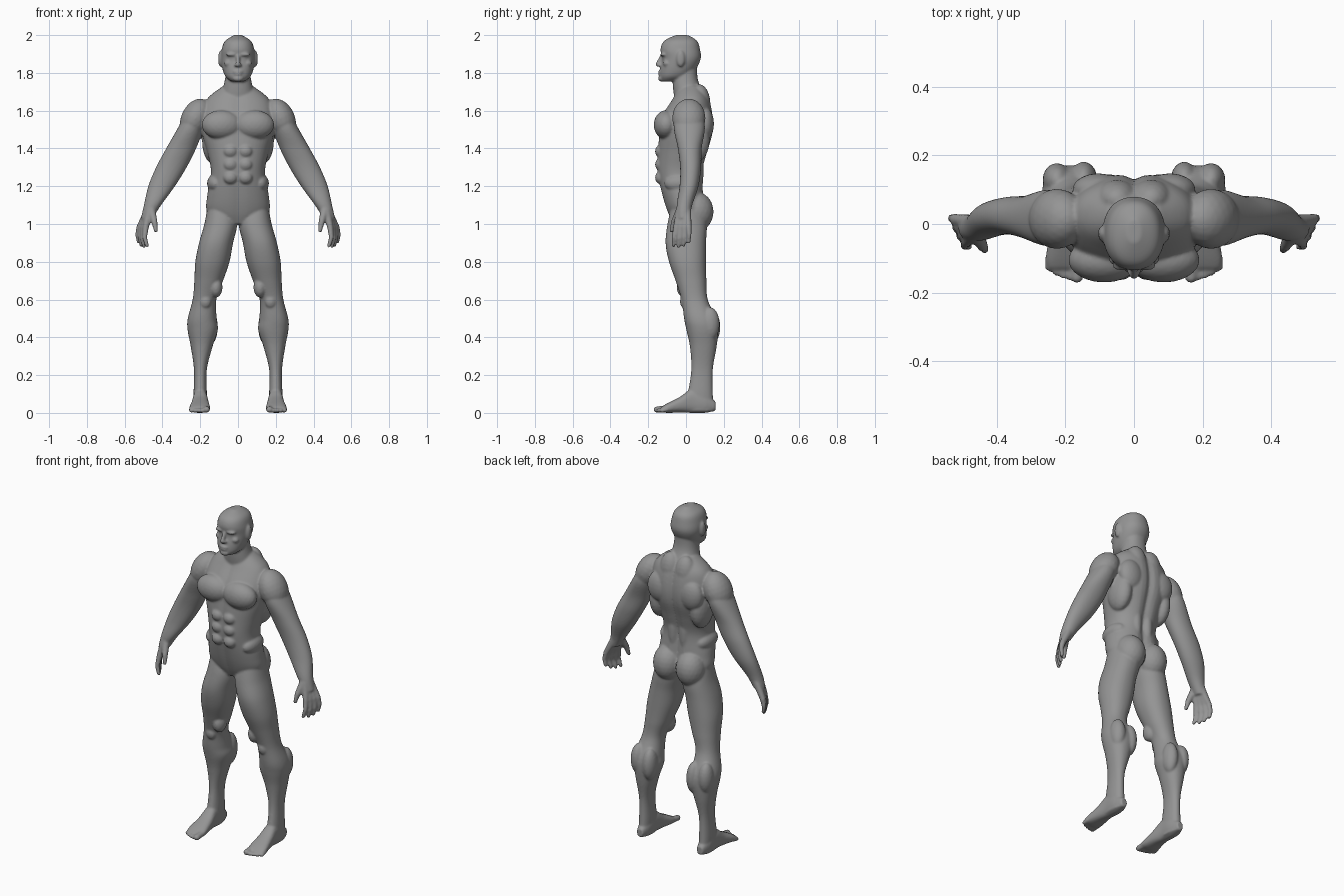
import bpy, bmesh, math
from mathutils import Matrix, Vector

bm = bmesh.new()


def spline(a, b, c, d, t):
    return [0.5 * (2 * q + (r - p) * t + (2 * p - 5 * q + 4 * r - s) * t * t
                   + (3 * q - p - 3 * r + s) * t ** 3) for p, q, r, s in zip(a, b, c, d)]


def loft(rows, side=1, axis='z', power=2.2, groove=0.0, n=48):
    """Skin over rounded sections: (position, x0, x1, low, high) along z or y."""
    last = len(rows) - 1
    fine = []
    for i in range(last):
        q = [rows[max(0, min(last, i + k))] for k in (-1, 0, 1, 2)]
        fine += [spline(*q, t / 6) for t in range(6)]
    rings = []
    for p, x0, x1, b0, b1 in fine + [rows[-1]]:
        ring = []
        for k in range(n):
            c, s = math.cos(2 * math.pi * k / n), math.sin(2 * math.pi * k / n)
            x = (x0 + x1) / 2 + (x1 - x0) / 2 * math.copysign(abs(c) ** (2 / power), c)
            b = (b0 + b1) / 2 + (b1 - b0) / 2 * math.copysign(abs(s) ** (2 / power), s)
            dent = groove * math.exp(-(x / 0.025) ** 2)
            b -= dent if s > 0 else -0.4 * dent
            ring.append(bm.verts.new((side * x, b, p) if axis == 'z' else (side * x, p, b)))
        rings.append(ring)
    for r0, r1 in zip(rings, rings[1:]):
        for k in range(n):
            bm.faces.new((r0[k], r0[(k + 1) % n], r1[(k + 1) % n], r1[k]))
    bm.faces.new(rings[0])
    bm.faces.new(rings[-1])


def centred(rows, groove=0.0):
    """Loft that is symmetric about x = 0: (z, half width, front, back)."""
    loft([(z, -w, w, f, b) for z, w, f, b in rows], groove=groove)


def ball(x, y, z, rx, ry, rz, side=1, tilt=0, detail=3):
    m = (Matrix.Translation((side * x, y, z)) @ Matrix.Rotation(math.radians(tilt * side), 4, 'Y')
         @ Matrix.Diagonal((rx, ry, rz, 1)))
    bmesh.ops.create_icosphere(bm, subdivisions=detail, radius=1, matrix=m)


def chain(points, side=1):
    """Tapered round chain through (x, y, z, radius) points."""
    for a, b in zip(points, points[1:]):
        a, b = Vector(a), Vector(b)
        for k in range(9):
            x, y, z, r = a.lerp(b, k / 8)
            ball(x, y, z, r, r, r, side, detail=2)


# torso, neck and head
centred([(1.73, .08, -.035, .085), (1.66, .165, -.075, .126), (1.56, .195, -.135, .146),
         (1.47, .188, -.145, .142), (1.37, .16, -.152, .113), (1.27, .143, -.153, .09),
         (1.15, .163, -.127, .096), (1.06, .16, -.098, .105), (1.0, .06, -.07, .06)], .018)
centred([(1.86, .06, -.05, .06), (1.76, .07, -.07, .064), (1.65, .10, -.06, .115)])
centred([(2.0, .02, -.055, .01), (1.97, .068, -.115, .058), (1.925, .086, -.135, .074),
         (1.875, .091, -.126, .078), (1.82, .082, -.136, .052), (1.78, .066, -.138, .01),
         (1.755, .036, -.13, -.04)])

# nose, mouth and chin
chain([(0, -.126, 1.895, .009), (0, -.15, 1.845, .013)])
ball(0, -.135, 1.808, .027, .014, .006)
ball(0, -.135, 1.794, .023, .014, .007)
ball(0, -.13, 1.77, .028, .018, .017)

leg = [(1.08, .02, .163, -.08, .09), (1.0, .004, .178, -.098, .11), (.9, .026, .206, -.108, .106),
       (.8, .045, .226, -.09, .106), (.7, .079, .231, -.055, .108), (.6, .115, .24, -.024, .115),
       (.5, .113, .266, -.01, .16), (.44, .107, .267, .002, .171), (.35, .135, .25, .021, .162),
       (.23, .165, .233, .028, .142), (.1, .165, .235, .01, .142), (.008, .167, .233, 0, .15)]
foot = [(.156, .18, .22, .012, .06), (.1, .164, .236, 0, .1), (.03, .162, .238, 0, .125),
        (-.03, .154, .246, .002, .086), (-.1, .147, .258, 0, .05), (-.13, .153, .252, .005, .032)]
arm = [(1.62, .19, .26, -.04, .07), (1.52, .18, .312, -.065, .1), (1.4, .222, .38, -.043, .083),
       (1.3, .272, .434, -.031, .08), (1.2, .334, .475, -.034, .066), (1.1, .407, .498, -.049, .033),
       (1.03, .452, .514, -.045, .02)]

torso_muscles = [
    (.087, -.105, 1.525, .105, .066, .078),   # chest
    (.105, .10, 1.53, .075, .048, .09),       # shoulder blade
    (.135, .04, 1.44, .055, .085, .12),       # side of back
    (.05, .072, 1.63, .065, .058, .11),       # upper back
    (.038, .06, 1.28, .032, .033, .15),       # lower back
    (.118, -.03, 1.215, .046, .085, .05),     # waist
    (.076, .056, 1.065, .084, .09, .105)]     # buttock
leg_muscles = [
    (.117, -.005, .665, .035, .045, .055),    # inner knee
    (.172, -.01, .59, .03, .022, .036),       # kneecap
    (.147, .13, .455, .04, .052, .095),       # inner calf
    (.225, .128, .47, .042, .05, .09)]        # outer calf
face = [
    (.034, -.122, 1.897, .032, .015, .009),   # brow
    (.034, -.108, 1.877, .014, .014, .009),   # eye
    (.05, -.102, 1.85, .024, .02, .018),      # cheek
    (.012, -.142, 1.84, .008, .01, .007),     # nostril
    (.094, -.028, 1.874, .011, .022, .043)]   # ear

for s in (1, -1):
    loft(leg, s)
    loft(foot, s, axis='y', power=2.5)
    loft(arm, s, power=2.1)
    for form in torso_muscles + leg_muscles + face:
        ball(*form, side=s)
    # shoulder cap
    ball(.225, .015, 1.56, .075, .088, .11, s, tilt=-26)
    # abdominal blocks
    for k in range(3):
        ball(.04, -.135, 1.385 - .07 * k, .037, .029, .034, s)
    # fingers, from index to little, each starting at the wrist
    for k in range(4):
        t, bow = k / 3, math.sin(math.pi * k / 3)
        chain([(.468 + .006 * t, -.03 + .035 * t, 1.07, .024),
               (.488 + .034 * t, -.052 + .066 * t, .983, .017),
               (.494 + .038 * t, -.064 + .081 * t, .928 - .01 * bow + .015 * t, .013),
               (.482 + .044 * t, -.066 + .08 * t, .886 - .012 * bow + .02 * t, .011)], s)
    # thumb
    chain([(.46, -.03, 1.075, .024), (.442, -.064, 1.01, .017), (.435, -.076, .965, .011)], s)
    # toes
    for k in range(5):
        r = .012 if k else .0175
        x, tip = .166 + .0205 * k, -.156 + .0018 * k * k
        chain([(x, -.1, r + .006, r), (x, tip, r, r)], s)

bmesh.ops.recalc_face_normals(bm, faces=bm.faces)
mesh = bpy.data.meshes.new("body")
bm.to_mesh(mesh)
bm.free()
body = bpy.data.objects.new("body", mesh)
bpy.context.collection.objects.link(body)

skin = bpy.data.materials.new("grey clay")
skin.diffuse_color = (.3, .3, .3, 1)
mesh.materials.append(skin)
for p in mesh.polygons:
    p.use_smooth = True

# fuse all the forms into one smooth skin
fuse = body.modifiers.new("fuse", 'REMESH')
fuse.mode = 'VOXEL'
fuse.voxel_size = .006
fuse.use_smooth_shade = True
soften = body.modifiers.new("soften", 'SMOOTH')
soften.factor = .5
soften.iterations = 6
